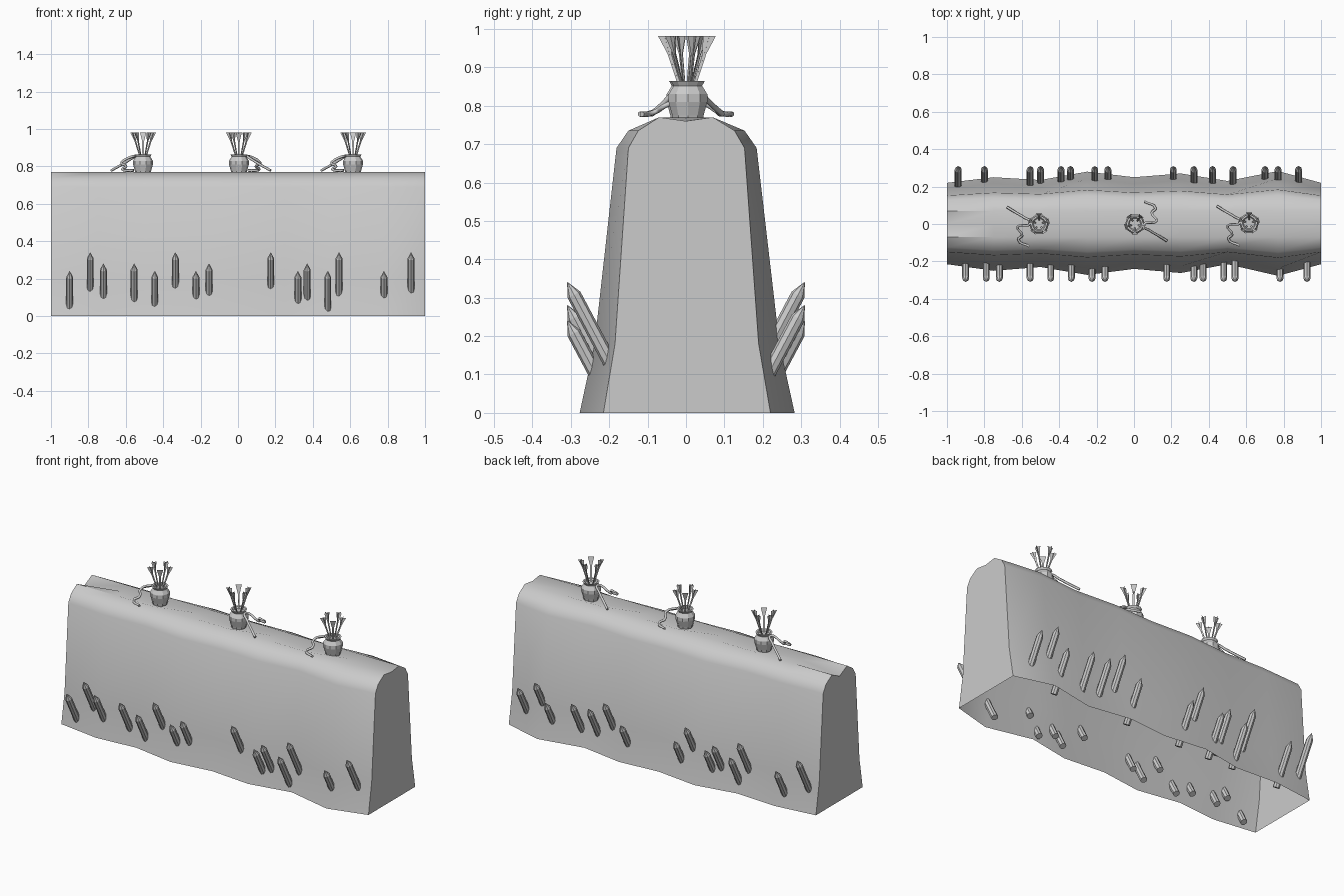
import bpy, bmesh, math
from mathutils import Vector, Matrix

if "Cube" in bpy.data.objects:
    bpy.data.objects.remove(bpy.data.objects["Cube"])


def finish(bm, name, smooth=None):
    bmesh.ops.recalc_face_normals(bm, faces=bm.faces)
    me = bpy.data.meshes.new(name)
    bm.to_mesh(me)
    bm.free()
    ob = bpy.data.objects.new(name, me)
    bpy.context.collection.objects.link(ob)
    if smooth:
        bpy.ops.object.select_all(action='DESELECT')
        ob.select_set(True)
        bpy.context.view_layer.objects.active = ob
        bpy.ops.object.shade_smooth_by_angle(angle=math.radians(smooth))
    return ob


def skin(bm, rings, closed):
    rows = [[bm.verts.new(p) for p in r] for r in rings]
    n = len(rows[0])
    for a, b in zip(rows, rows[1:]):
        for i in range(n if closed else n - 1):
            j = (i + 1) % n
            bm.faces.new((a[i], a[j], b[j], b[i]))
    return rows


# earthen wall: wavy cross-sections, open underneath, closed ends
xs = [-1, -.75, -.5, -.25, 0, .25, .5, .77, 1]
front = [.215, .25, .23, .272, .24, .262, .215, .277, .215]
back = [.22, .25, .235, .28, .25, .27, .23, .283, .22]
ridge = [.735, .765, .75, .77, .75, .77, .75, .77, .76]


def section(x, f, b, top):
    def side(w, s):
        u = .15 + (w - .215) * .5
        return [(x, s * w, 0), (x, s * (w * .86), .18), (x, s * u, .69),
                (x, s * u * .83, .735), (x, s * .07, .77)]
    return side(f, -1) + [(x, 0, top)] + side(b, 1)[::-1]


bm = bmesh.new()
rows = skin(bm, [section(*a) for a in zip(xs, front, back, ridge)], False)
bm.faces.new(rows[0])
bm.faces.new(rows[-1])
finish(bm, "wall", 40)

# sharpened stakes leaning outward along both sides: (x, tip height)
H, M, L = .34, .28, .24
front_stakes = [(-.9, L), (-.79, H), (-.72, M), (-.555, M), (-.445, L),
                (-.335, H), (-.225, L), (-.155, M), (.175, H), (.32, L),
                (.37, M), (.48, L), (.54, H), (.78, L), (.925, H)]
back_stakes = [(-.94, H), (-.8, L), (-.555, H), (-.5, L), (-.39, M),
               (-.34, L), (-.21, H), (-.14, L), (.21, L), (.32, H),
               (.42, M), (.53, M), (.7, L), (.77, H), (.88, M)]


def stake(bm, x, tip_z, s):
    rot = Matrix.Rotation(-s * math.radians(28), 4, 'X')
    m = Matrix.Translation((x, s * .309, tip_z)) @ rot
    rings = []
    for r, z in [(.0185, -.255), (.0185, -.037), (.001, 0)]:
        rings.append([m @ Vector((r * math.cos(k * math.tau / 8),
                                  r * math.sin(k * math.tau / 8), z))
                      for k in range(8)])
    rows = skin(bm, rings, True)
    bm.faces.new(rows[0])
    bm.faces.new(rows[-1])


for name, s, items in (("front_stakes", -1, front_stakes),
                       ("back_stakes", 1, back_stakes)):
    bm = bmesh.new()
    for x, z in items:
        stake(bm, x, z, s)
    finish(bm, name)

# pots on the ridge, each with flared stalks and a draped cord
POT = [(.040, -.01), (.043, .005), (.053, .04), (.053, .06), (.039, .082),
       (.046, .094), (.036, .094), (.03, .085)]
CORD = [(-.17, .09, .008), (-.13, .065, .03), (-.08, .035, .06),
        (-.045, .005, .085), (-.115, -.015, .05), (-.09, -.06, .03),
        (-.11, -.085, .014), (-.05, -.12, .008)]


def pot(i, x, y, turn):
    place = Matrix.Translation((x, y, .77)) @ Matrix.Rotation(turn, 4, 'Z')
    bm = bmesh.new()
    rings = [[(r * math.cos(k * math.tau / 10), r * math.sin(k * math.tau / 10), z)
              for k in range(10)] for r, z in POT]
    rows = skin(bm, rings, True)
    bm.faces.new(rows[0])
    bm.faces.new(rows[-1])
    finish(bm, f"pot_{i}").matrix_world = place

    # stalks: crossed blades widening to a flared tip
    bm = bmesh.new()
    for k in range(5):
        a = k * math.tau / 5 + .3
        d = Vector((math.cos(a), math.sin(a), 0))
        t = Vector((-d.y, d.x, 0))
        for w in (d, t):
            pts = [(d * r + Vector((0, 0, z)), h) for r, z, h in
                   [(.016, .08, .004), (.043, .165, .005), (.056, .212, .017)]]
            skin(bm, [[p - w * h, p + w * h] for p, h in pts], False)
    finish(bm, f"stalks_{i}").matrix_world = place

    # cord draped from the neck down to the wall top
    cu = bpy.data.curves.new(f"cord_{i}", 'CURVE')
    cu.dimensions = '3D'
    cu.bevel_depth = .007
    cu.bevel_resolution = 1
    cu.resolution_u = 4
    cu.use_fill_caps = True
    sp = cu.splines.new('BEZIER')
    sp.bezier_points.add(len(CORD) - 1)
    for bp, p in zip(sp.bezier_points, CORD):
        bp.co = p
        bp.handle_left_type = bp.handle_right_type = 'AUTO'
    ob = bpy.data.objects.new(f"cord_{i}", cu)
    bpy.context.collection.objects.link(ob)
    ob.matrix_world = place


for i, (x, y, turn) in enumerate([(-.508, 0, 0), (.005, 0, math.pi), (.615, .005, 0)]):
    pot(i + 1, x, y, turn)
